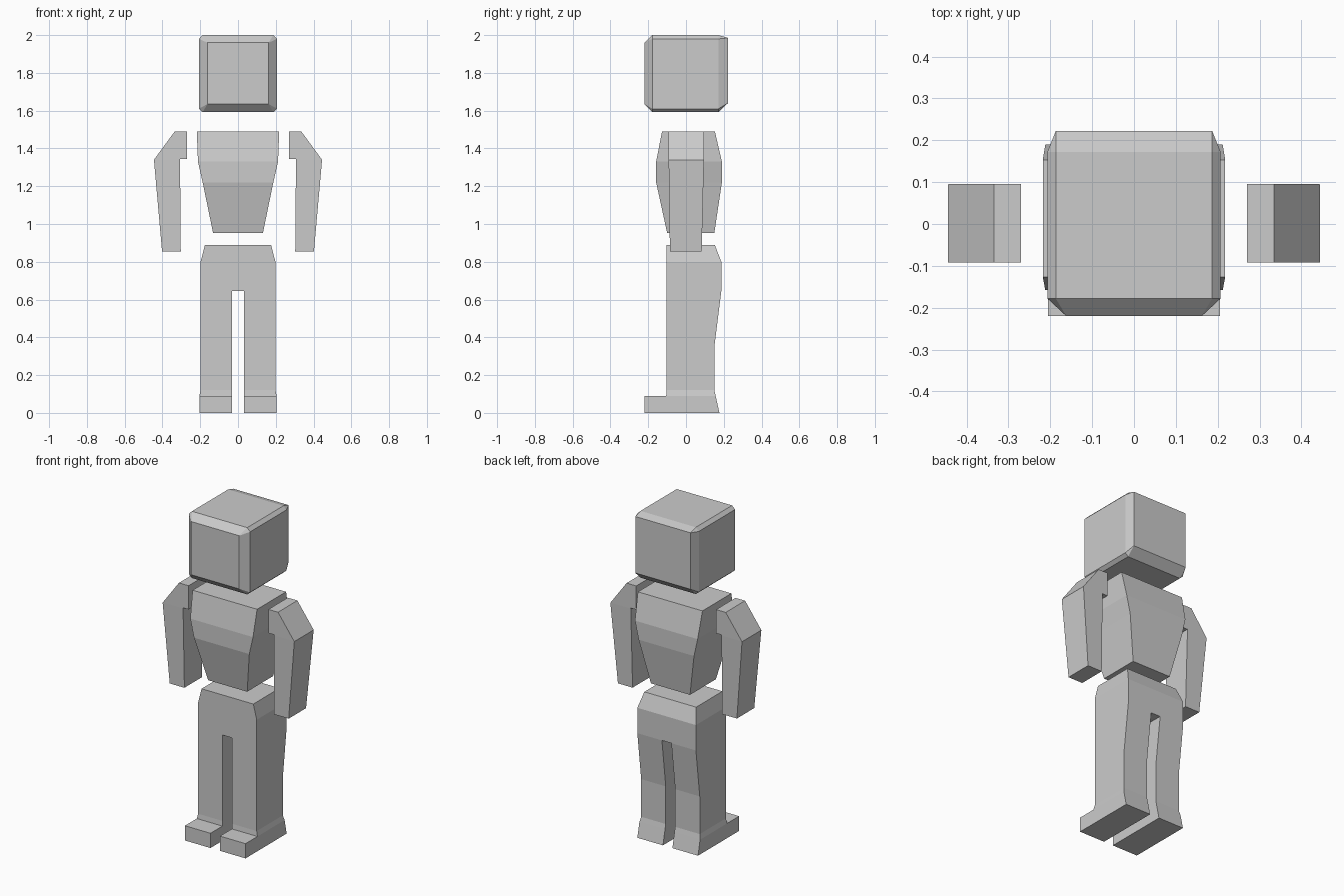
import bpy, bmesh

if "Cube" in bpy.data.objects:
    bpy.data.objects.remove(bpy.data.objects["Cube"])

grey = bpy.data.materials.new("plain grey")
grey.diffuse_color = (0.6, 0.6, 0.6, 1)
grey.use_nodes = True
grey.node_tree.nodes["Principled BSDF"].inputs["Base Color"].default_value = grey.diffuse_color


def finish(name, bm):
    bmesh.ops.recalc_face_normals(bm, faces=bm.faces)
    mesh = bpy.data.meshes.new(name)
    bm.to_mesh(mesh)
    bm.free()
    mesh.materials.append(grey)
    obj = bpy.data.objects.new(name, mesh)
    bpy.context.collection.objects.link(obj)
    return obj


def depth_at(levels, z):
    """Front and back y at height z, from (z, front, back) levels."""
    for (za, fa, ba), (zb, fb, bb) in zip(levels, levels[1:]):
        if z <= zb + 1e-5:
            t = (z - za) / (zb - za)
            return fa + (fb - fa) * t, ba + (bb - ba) * t
    return levels[-1][1:]


def slab(outline, levels):
    """Front outline (x, z) extruded in depth, folded at the given levels."""
    bm = bmesh.new()
    face = bm.faces.new([bm.verts.new((x, -1, z)) for x, z in outline])
    ext = bmesh.ops.extrude_face_region(bm, geom=[face], use_keep_orig=True)
    for v in ext["geom"]:
        if isinstance(v, bmesh.types.BMVert):
            v.co.y = 1
    for z, _, _ in levels[1:-1]:
        bmesh.ops.bisect_plane(bm, geom=bm.verts[:] + bm.edges[:] + bm.faces[:],
                               dist=1e-4, plane_co=(0, 0, z), plane_no=(0, 0, 1))
    for v in bm.verts:
        front, back = depth_at(levels, v.co.z)
        v.co.y = front if v.co.y < 0 else back
    return bm


def both_sides(half):
    return half + [(-x, z) for x, z in reversed(half)]


# Head: block with uneven chamfers, as the hull of its six flat faces
bm = bmesh.new()
for s in (-1, 1):
    for z in (1.635, 1.96):
        bm.verts.new((s * 0.162, -0.22, z))
    for z in (1.64, 1.985):
        bm.verts.new((s * 0.187, 0.222, z))
    for y in (-0.178, 0.172):
        for x, z in ((0.187, 1.592), (0.207, 1.61), (0.207, 1.98), (0.187, 2.0)):
            bm.verts.new((s * x, y, z))
bmesh.ops.convex_hull(bm, input=bm.verts[:])
bmesh.ops.dissolve_limit(bm, angle_limit=0.01, verts=bm.verts[:], edges=bm.edges[:])
finish("head", bm)

# Torso: wide chest tapering to the waist
finish("torso", slab(
    both_sides([(0.132, 0.953), (0.187, 1.22), (0.212, 1.33), (0.218, 1.49)]),
    [(0.953, -0.10, 0.15), (1.22, -0.158, 0.19),
     (1.33, -0.158, 0.19), (1.49, -0.127, 0.153)]))

# Arms: shoulder stub and hanging forearm
arm = [(0.27, 1.49), (0.335, 1.49), (0.445, 1.34), (0.402, 0.855),
       (0.303, 0.855), (0.307, 1.345), (0.27, 1.345)]
for name, s in (("left_arm", 1), ("right_arm", -1)):
    finish(name, slab([(s * x, z) for x, z in arm],
                      [(0.855, -0.085, 0.083), (1.342, -0.092, 0.095),
                       (1.49, -0.092, 0.095)]))

# Legs: hips and two legs in one piece, with the feet drawn forward
bm = slab(
    both_sides([(0.032, 0.645), (0.032, 0.0), (0.205, 0.0), (0.205, 0.09),
                (0.198, 0.12), (0.198, 0.80), (0.175, 0.89)]),
    [(0.0, -0.105, 0.177), (0.09, -0.105, 0.157), (0.12, -0.102, 0.15),
     (0.35, -0.102, 0.15), (0.645, -0.102, 0.187), (0.80, -0.102, 0.187),
     (0.89, -0.102, 0.152)])
toes = [f for f in bm.faces
        if f.calc_center_median().z < 0.089 and all(v.co.y < 0 for v in f.verts)]
ext = bmesh.ops.extrude_face_region(bm, geom=toes)
for v in ext["geom"]:
    if isinstance(v, bmesh.types.BMVert):
        v.co.y = -0.22
finish("legs", bm)
